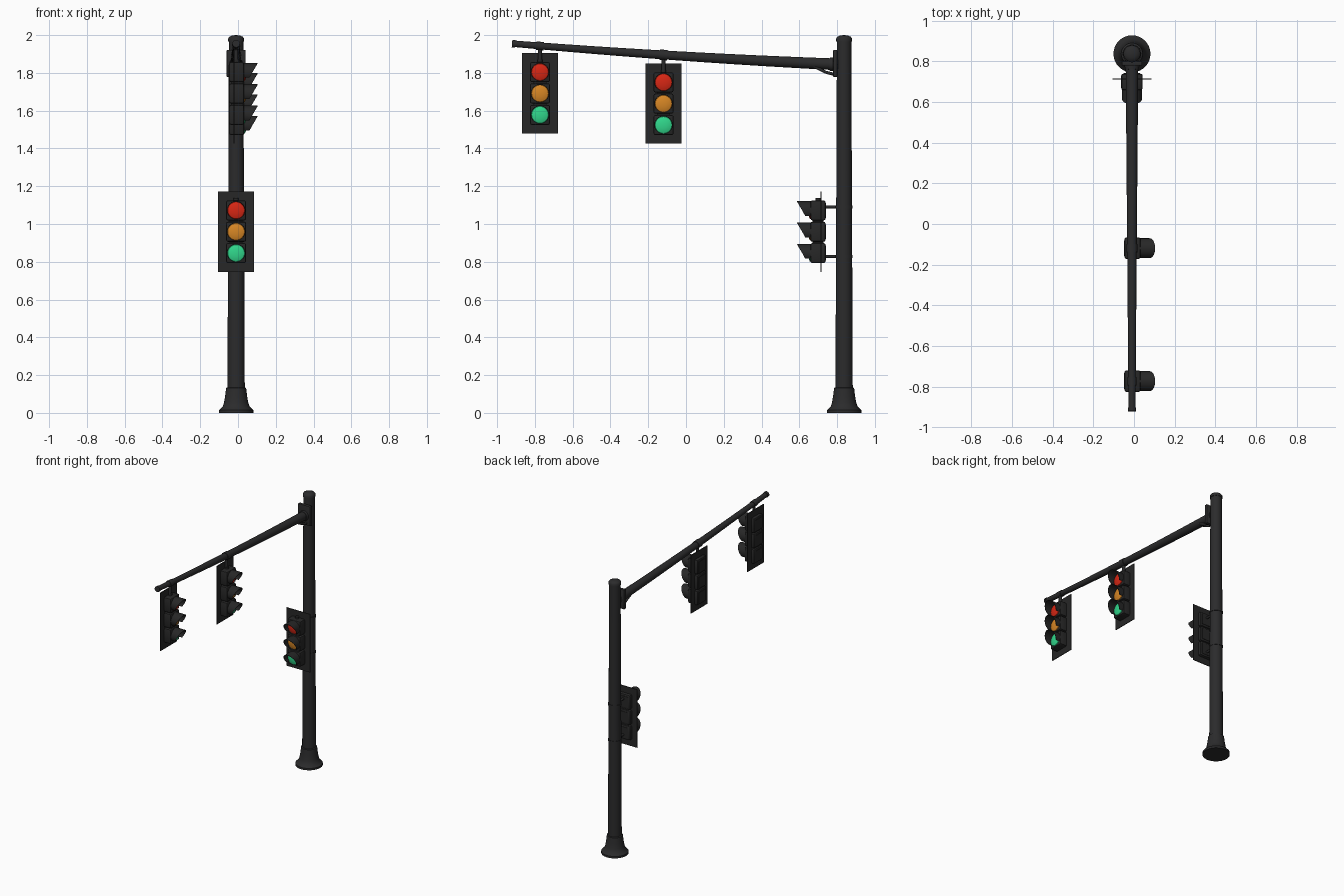
import bpy, bmesh, math
from mathutils import Matrix, Vector

cube = bpy.data.objects.get("Cube")
if cube:
    bpy.data.objects.remove(cube, do_unlink=True)


def material(name, rgb, rough=0.6):
    m = bpy.data.materials.new(name)
    m.use_nodes = True
    m.diffuse_color = (*rgb, 1)
    shader = m.node_tree.nodes["Principled BSDF"]
    shader.inputs["Base Color"].default_value = (*rgb, 1)
    shader.inputs["Roughness"].default_value = rough
    return m


METAL = material("dark metal", (0.024, 0.024, 0.025))
HOUSING = material("black housing", (0.02, 0.02, 0.02))
RED = material("red lens", (0.68, 0.02, 0.007))
AMBER = material("amber lens", (0.68, 0.24, 0.018))
GREEN = material("green lens", (0.03, 0.68, 0.26))

PX, PY = -0.01, 0.837      # pole axis


def finish(bm, name, mat, frame=Matrix(), smooth=True):
    """Turn a bmesh into a named object with one colour."""
    bmesh.ops.recalc_face_normals(bm, faces=bm.faces)
    me = bpy.data.meshes.new(name)
    bm.to_mesh(me)
    bm.free()
    me.materials.append(mat)
    ob = bpy.data.objects.new(name, me)
    ob.matrix_world = frame
    bpy.context.collection.objects.link(ob)
    if smooth:
        bpy.ops.object.select_all(action='DESELECT')
        bpy.context.view_layer.objects.active = ob
        ob.select_set(True)
        bpy.ops.object.shade_smooth_by_angle(angle=math.radians(35))
    return ob


def lathe(name, profile, mat, frame, steps=32):
    """Spin a (radius, height) profile around the local z axis."""
    bm = bmesh.new()
    verts = [bm.verts.new((r, 0, z)) for r, z in profile]
    edges = [bm.edges.new(pair) for pair in zip(verts, verts[1:])]
    bmesh.ops.spin(bm, geom=verts + edges, axis=(0, 0, 1), cent=(0, 0, 0),
                   angle=math.tau, steps=steps)
    bmesh.ops.remove_doubles(bm, verts=bm.verts, dist=1e-5)
    return finish(bm, name, mat, frame)


def rod(name, a, b, r, mat, frame=Matrix(), r2=None):
    a, b = Vector(a), Vector(b)
    turn = (b - a).to_track_quat('Z', 'Y').to_matrix().to_4x4()
    h = (b - a).length
    r2 = r if r2 is None else r2
    return lathe(name, [(0, 0), (r, 0), (r2, h), (0, h)], mat,
                 frame @ Matrix.Translation(a) @ turn, 20)


def box(name, centre, size, mat, frame=Matrix(), bevel=0.0):
    bm = bmesh.new()
    bmesh.ops.create_cube(bm, size=1, matrix=Matrix.Translation(centre) @ Matrix.Diagonal((*size, 1)))
    if bevel:
        bmesh.ops.bevel(bm, geom=bm.edges[:], offset=bevel, segments=2,
                        profile=0.5, affect='EDGES')
    return finish(bm, name, mat, frame, bevel > 0)


def visor(name, z, frame):
    """Thin tunnel hood, open below, its mouth cut on a slant."""
    bm = bmesh.new()
    n, r = 28, 0.049
    rows = []
    for i in range(n + 1):
        t = math.radians(-37 + 254 * i / n)
        s = math.sin(t)
        reach = -0.126 + 0.027 * (1 - s)
        rows.append([bm.verts.new((k * math.cos(t), y, z + k * s))
                     for k, y in ((r, -0.05), (r, reach), (r - 0.003, reach), (r - 0.003, -0.05))])
    for p, q in zip(rows, rows[1:]):
        for j in range(4):
            k = (j + 1) % 4
            bm.faces.new((p[j], p[k], q[k], q[j]))
    bm.faces.new(rows[0])
    bm.faces.new(rows[-1][::-1])
    finish(bm, name, HOUSING, frame)


def signal(prefix, frame):
    """Three-lamp signal facing local -y, origin at the backplate centre."""
    box(prefix + "_backplate", (0, 0, 0), (0.192, 0.005, 0.426), HOUSING, frame)
    lamps = ((0.112, RED, "red"), (-0.001, AMBER, "amber"), (-0.114, GREEN, "green"))
    for z, mat, colour in lamps:
        tag = prefix + "_" + colour
        box(tag + "_housing", (0, -0.015, z), (0.106, 0.08, 0.106), HOUSING, frame, 0.01)
        box(tag + "_rear_door", (0, 0.0255, z), (0.078, 0.005, 0.078), HOUSING, frame)
        dome = [(0.046, 0), (0.044, 0.004), (0.034, 0.008), (0.018, 0.011), (0, 0.012)]
        lathe(tag + "_lens", dome, mat,
              frame @ Matrix.Translation((0, -0.055, z)) @ Matrix.Rotation(math.pi / 2, 4, 'X'))
        visor(tag + "_visor", z, frame)
    box(prefix + "_spine", (0, -0.015, 0), (0.07, 0.06, 0.31), HOUSING, frame)
    rod(prefix + "_top_hub", (0, -0.015, 0.15), (0, -0.015, 0.178), 0.013, HOUSING, frame)


# Pole with flared foot and domed cap
pole_frame = Matrix.Translation((PX, PY, 0))
lathe("pole", [(0.046, 0.1), (0.038, 1.975)], METAL, pole_frame)
lathe("pole_base", [(0, 0), (0.091, 0), (0.091, 0.014), (0.083, 0.022), (0.071, 0.034),
                    (0.064, 0.055), (0.058, 0.09), (0.053, 0.132), (0.045, 0.136)], METAL, pole_frame)
lathe("pole_cap", [(0.036, 1.966), (0.042, 1.966), (0.042, 1.982), (0.036, 1.991),
                   (0.02, 1.998), (0, 2.0)], METAL, pole_frame)


# Tapered mast arm, rising in a slight bow
def arm_z(y):
    t = (0.8 - y) / 1.72
    return 1.845 + 0.075 * t + 0.035 * t * t


def arm_radius(y):
    return 0.031 - 0.014 * (0.8 - y) / 1.72


bm = bmesh.new()
rings = []
for i in range(13):
    y = 0.805 - 1.722 * i / 12
    ring = [bm.verts.new((PX + arm_radius(y) * math.cos(a), y, arm_z(y) + arm_radius(y) * math.sin(a)))
            for a in (math.tau * k / 24 for k in range(24))]
    rings.append(ring)
for p, q in zip(rings, rings[1:]):
    for k in range(24):
        m = (k + 1) % 24
        bm.faces.new((p[k], p[m], q[m], q[k]))
bm.faces.new(rings[0])
bm.faces.new(rings[-1])
finish(bm, "mast_arm", METAL)
rod("arm_end_cap", (PX, -0.903, arm_z(-0.903)), (PX, -0.921, arm_z(-0.921)), 0.02, METAL)

# Arm mount: flange, collar and under-strut
box("arm_flange", (PX, 0.79, 1.85), (0.1, 0.022, 0.142), METAL, bevel=0.003)
rod("arm_collar", (PX, 0.785, 1.845), (PX, 0.76, 1.846), 0.037, METAL, r2=0.034)
for side in (-1, 1):
    x = PX + side * 0.016
    rod("arm_strut_a", (x, 0.785, 1.792), (x, 0.735, 1.805), 0.008, METAL)
    rod("arm_strut_b", (x, 0.738, 1.804), (x, 0.67, 1.838), 0.008, METAL)

# Two signals hung from the arm, facing sideways
for prefix, y, z in (("outer_signal", -0.773, 1.692), ("inner_signal", -0.119, 1.638)):
    signal(prefix, Matrix.Translation((-0.022, y, z)) @ Matrix.Rotation(math.pi / 2, 4, 'Z'))
    r = arm_radius(y) + 0.004
    rod(prefix + "_arm_clamp", (PX, y - 0.02, arm_z(y - 0.02)), (PX, y + 0.02, arm_z(y + 0.02)), r, METAL)
    rod(prefix + "_hanger", (PX, y, z + 0.16), (PX, y, arm_z(y)), 0.011, METAL)

# Signal on the pole, facing front, held by two banded brackets
signal("pole_signal", Matrix.Translation((PX, 0.714, 0.96)))
for z in (1.09, 0.828):
    rod("pole_bracket", (PX, 0.73, z), (PX, PY, z), 0.008, METAL)
    rod("pole_band", (PX, PY, z - 0.007), (PX, PY, z + 0.007), 0.0455, METAL)
